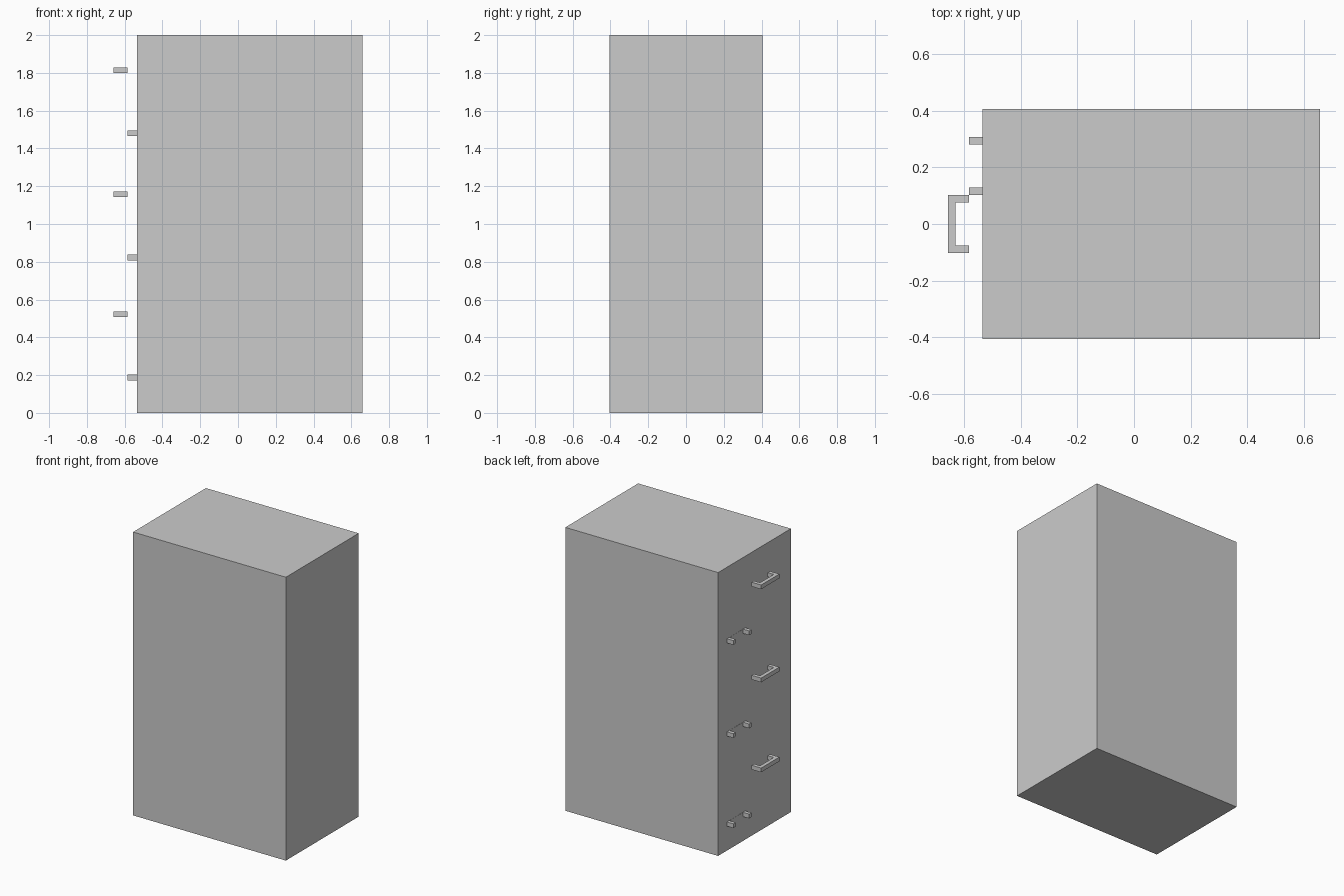
import bpy, bmesh

if "Cube" in bpy.data.objects:
    bpy.data.objects.remove(bpy.data.objects["Cube"])


def extrude_outline(name, pts, z0, z1):
    """Solid prism from an outline in the xy plane."""
    bm = bmesh.new()
    face = bm.faces.new([bm.verts.new((x, y, z0)) for x, y in pts])
    res = bmesh.ops.extrude_face_region(bm, geom=[face])
    top = [v for v in res["geom"] if isinstance(v, bmesh.types.BMVert)]
    bmesh.ops.translate(bm, verts=top, vec=(0, 0, z1 - z0))
    bmesh.ops.recalc_face_normals(bm, faces=bm.faces)
    mesh = bpy.data.meshes.new(name)
    bm.to_mesh(mesh)
    bm.free()
    obj = bpy.data.objects.new(name, mesh)
    bpy.context.collection.objects.link(obj)
    return obj


def handle(name, tip_x, direction, yc, zc):
    """Square-section U handle: legs start at tip_x, bar lies along direction."""
    half, thick, depth, height = 0.102, 0.026, 0.074, 0.03
    bar_out = tip_x + direction * depth
    bar_in = tip_x + direction * (depth - thick)
    pts = [(tip_x, yc - half), (bar_out, yc - half),
           (bar_out, yc + half), (tip_x, yc + half),
           (tip_x, yc + half - thick), (bar_in, yc + half - thick),
           (bar_in, yc - half + thick), (tip_x, yc - half + thick)]
    return extrude_outline(name, pts, zc - height / 2, zc + height / 2)


# Cabinet body
X0, X1, Y = -0.535, 0.658, 0.406
extrude_outline("cabinet_body", [(X0, -Y), (X1, -Y), (X1, Y), (X0, Y)], 0, 2)

TIP = -0.584
# Drawer pulls standing off the drawer side
for i, z in enumerate((1.814, 1.157, 0.522)):
    handle(f"drawer_pull_{i + 1}", TIP, -1, 0.0, z)

# Reversed, sunken brackets: only the two leg ends show as pegs
for i, z in enumerate((1.48, 0.823, 0.187)):
    handle(f"sunken_bracket_{i + 1}", TIP, 1, 0.205, z)
